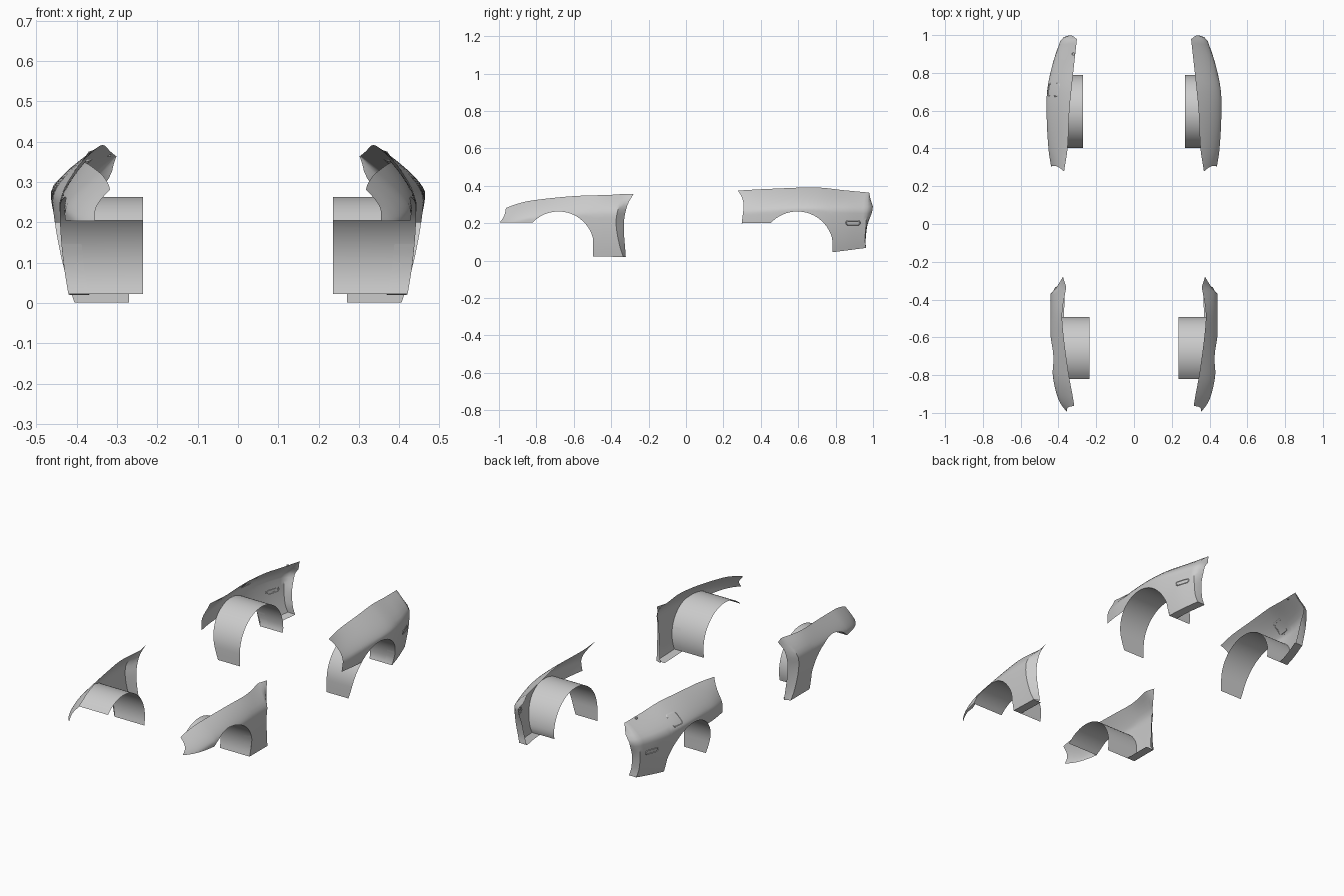
import bpy, bmesh, math

if "Cube" in bpy.data.objects:
    bpy.data.objects.remove(bpy.data.objects["Cube"])


def curve(pts):
    """Smooth interpolating function through (key, value) pairs."""
    n = len(pts)

    def slope(i):
        a, b = pts[max(i - 1, 0)], pts[min(i + 1, n - 1)]
        return (b[1] - a[1]) / (b[0] - a[0])

    def f(k):
        k = min(max(k, pts[0][0]), pts[-1][0])
        i = next((j for j in range(n - 1) if k <= pts[j + 1][0]), n - 2)
        (a, va), (b, vb) = pts[i], pts[i + 1]
        h = b - a
        t = (k - a) / h
        return (va * (1 + 2 * t) * (1 - t) ** 2 + slope(i) * h * t * (1 - t) ** 2
                + vb * t * t * (3 - 2 * t) - slope(i + 1) * h * t * t * (1 - t))
    return f


def lerp(a, b, t):
    return a + (b - a) * t


def body(width, inner, belt, top, tuck):
    """Outer skin: x as a function of (y, z), rolled in above the belt and tucked below."""
    def x(y, z):
        w, b = width(y), belt(y)
        if z < b:
            return w - tuck * (b - z) ** 2
        u = min((z - b) / max(top(y) - b, 0.01), 1)
        return w - (w - inner(y)) * u ** 1.4
    return x


def make(name, grids, mirror=True):
    """One mesh from grids of points, mirrored to the other side."""
    bm = bmesh.new()
    for g in grids:
        vs = [[bm.verts.new(p) for p in row] for row in g]
        for r0, r1 in zip(vs, vs[1:]):
            for j in range(len(r0) - 1):
                bm.faces.new((r0[j], r1[j], r1[j + 1], r0[j + 1]))
    bmesh.ops.remove_doubles(bm, verts=bm.verts, dist=0.0004)
    bmesh.ops.recalc_face_normals(bm, faces=bm.faces)
    me = bpy.data.meshes.new(name)
    bm.to_mesh(me)
    bm.free()
    ob = bpy.data.objects.new(name, me)
    bpy.context.collection.objects.link(ob)
    if mirror:
        ob.modifiers.new("Mirror", "MIRROR")
    bpy.ops.object.select_all(action='DESELECT')
    ob.select_set(True)
    bpy.context.view_layer.objects.active = ob
    bpy.ops.object.shade_smooth_by_angle(angle=math.radians(35))
    return ob


def skin(x, top, arch, front_edge, rear_edge, front_low, rear_low, rows=16, cols=10):
    """Columns of points from front edge, over the wheel arch, to the rear edge."""
    out = []

    def column(yb, zb, yt):
        zt = top(yt)
        return [(lerp(yb, yt, j / rows), lerp(zb, zt, j / rows)) for j in range(rows + 1)]

    def end(y, z0, edge, low):
        res = []
        for i in range(cols + 1):
            s = i / cols
            zt = top(lerp(y, edge(top(edge(1))), s))
            zs = [lerp(lerp(z0, low, s), zt, j / rows) for j in range(rows + 1)]
            res.append([(lerp(y, edge(z), s), z) for z in zs])
        return res

    y0, y1 = arch[0][0], arch[-1][0]
    out += end(y0, arch[0][1], front_edge, front_low)[::-1]
    n = len(arch) - 1
    out += [column(yb, zb, lerp(y0, y1, i / n)) for i, (yb, zb) in enumerate(arch)][1:-1]
    out += end(y1, arch[-1][1], rear_edge, rear_low)
    return [[(x(y, z), y, z) for y, z in col] for col in out]


def arc(cy, cz, r, a0, a1, n=24):
    return [(cy + r * math.cos(math.radians(lerp(a0, a1, i / n))),
             cz + r * math.sin(math.radians(lerp(a0, a1, i / n)))) for i in range(n + 1)]


def liner(name, path, x, x_in):
    make(name, [[[(x_in, y, z), (x(y, z), y, z)] for y, z in path]])


def flange(cols, y_min, y_max, depth):
    """Inward lip along the bottom edge."""
    low = [c[0] for c in cols if y_min <= c[0][1] <= y_max]
    return [[p, (p[0] - depth, p[1], p[2])] for p in low]


# Front fender
top_f = curve([(-1, .25), (-.965, .28), (-.88, .31), (-.8, .325), (-.6, .345), (-.4, .352), (-.33, .357), (-.28, .36)])
x_f = body(curve([(-1, .355), (-.96, .385), (-.9, .41), (-.8, .43), (-.6, .441), (-.33, .441)]),
           curve([(-.99, .318), (-.95, .318), (-.8, .345), (-.6, .372), (-.47, .38), (-.34, .36)]),
           curve([(-.99, .19), (-.8, .23), (-.4, .255)]), top_f, .42)
arch_f = arc(-.682, .072, .191, 136, -15)
front_f = curve([(.2, -.998), (.24, -.972), (.285, -.962)])
rear_f = curve([(.02, -.335), (.08, -.355), (.2, -.374), (.28, -.362), (.357, -.33)])
cols_f = skin(x_f, top_f, arch_f, front_f, rear_f, .203, .02)

# Door jamb behind the front fender
jamb_y = curve([(.02, -.322), (.2, -.332), (.3, -.312), (.36, -.278)])
jamb_x = curve([(.02, .385), (.2, .4), (.3, .395), (.36, .375)])
jamb = []
for p in cols_f[-1]:
    q = (jamb_x(p[2]), jamb_y(p[2]), p[2])
    jamb.append([p, tuple(lerp(a, b, .5) for a, b in zip(p, q)), q])
make("front_fender", [cols_f, jamb, flange(cols_f, -.51, -.3, .05)])
liner("front_wheel_liner", arch_f, x_f, .235)

# Rear fender
top_r = curve([(.28, .375), (.45, .384), (.7, .391), (.85, .376), (1, .362)])
x_r = body(curve([(.28, .435), (.4, .453), (.6, .463), (.72, .458), (.85, .43), (.97, .39)]),
           curve([(.28, .37), (.4, .352), (.6, .342), (.8, .322), (.98, .302)]),
           curve([(.3, .255), (.6, .275), (.97, .27)]), top_r, .7)
full_r = arc(.595, .07, .193, 180, 0, 32) + [(.785, .056), (.782, .045)]
arch_r = arc(.595, .07, .193, 137.5, 0) + [(.785, .056), (.782, .045)]
front_r = curve([(.2, .298), (.3, .308), (.34, .298), (.375, .278)])
rear_r = curve([(.07, .962), (.11, .957), (.19, .962), (.28, .968), (.365, .975)])
cols_r = skin(x_r, top_r, arch_r, front_r, rear_r, .2, .068)

# Tail edge curling inward around the lamp opening
curl = curve([(.07, 0), (.12, .004), (.19, .008), (.28, .031), (.33, .014), (.365, .004)])
tail = []
for p in cols_r[-1]:
    d = .045 * min(1, max(0, (.366 - p[2]) / .05))
    tail.append([p, (p[0] - d * .4, p[1] + curl(p[2]) * .7, p[2]),
                 (p[0] - d, p[1] + curl(p[2]), p[2])])
make("rear_fender", [cols_r, tail, flange(cols_r, .775, 1, .05)])
liner("rear_wheel_liner", [(.402, .002), (.402, .035)] + full_r, x_r, .27)


def trim_ring(name, cy, cz, hw, hh, rad, side=None):
    """Thin rounded outline lying on the rear fender skin."""
    grid = []
    for i in range(33):
        a = 2 * math.pi * i / 32
        c, s = math.cos(a), math.sin(a)
        row = []
        for grow, lift in ((.002, -.001), (0, .003), (-.003, .003), (-.005, -.002)):
            y = cy + math.copysign(hw - rad, c) + (rad + grow) * c
            z = cz + math.copysign(hh - rad, s) + (rad + grow) * s
            row.append((x_r(y, z) + lift, y, z))
        grid.append(row)
    if side:
        grid = [[(side * px, py, pz) for px, py, pz in r] for r in grid]
    make(name, [grid], mirror=side is None)


# Side marker slots, and the fuel door on the left
trim_ring("side_marker", .893, .202, .038, .012, .0115)
trim_ring("fuel_door", .71, .315, .035, .028, .012, side=-1)

# Small fastener on the left tail
bpy.ops.mesh.primitive_cylinder_add(vertices=16, radius=.007, depth=.006,
                                    location=(-x_r(.9, .364), .9, .366))
bpy.context.object.name = "fastener"
